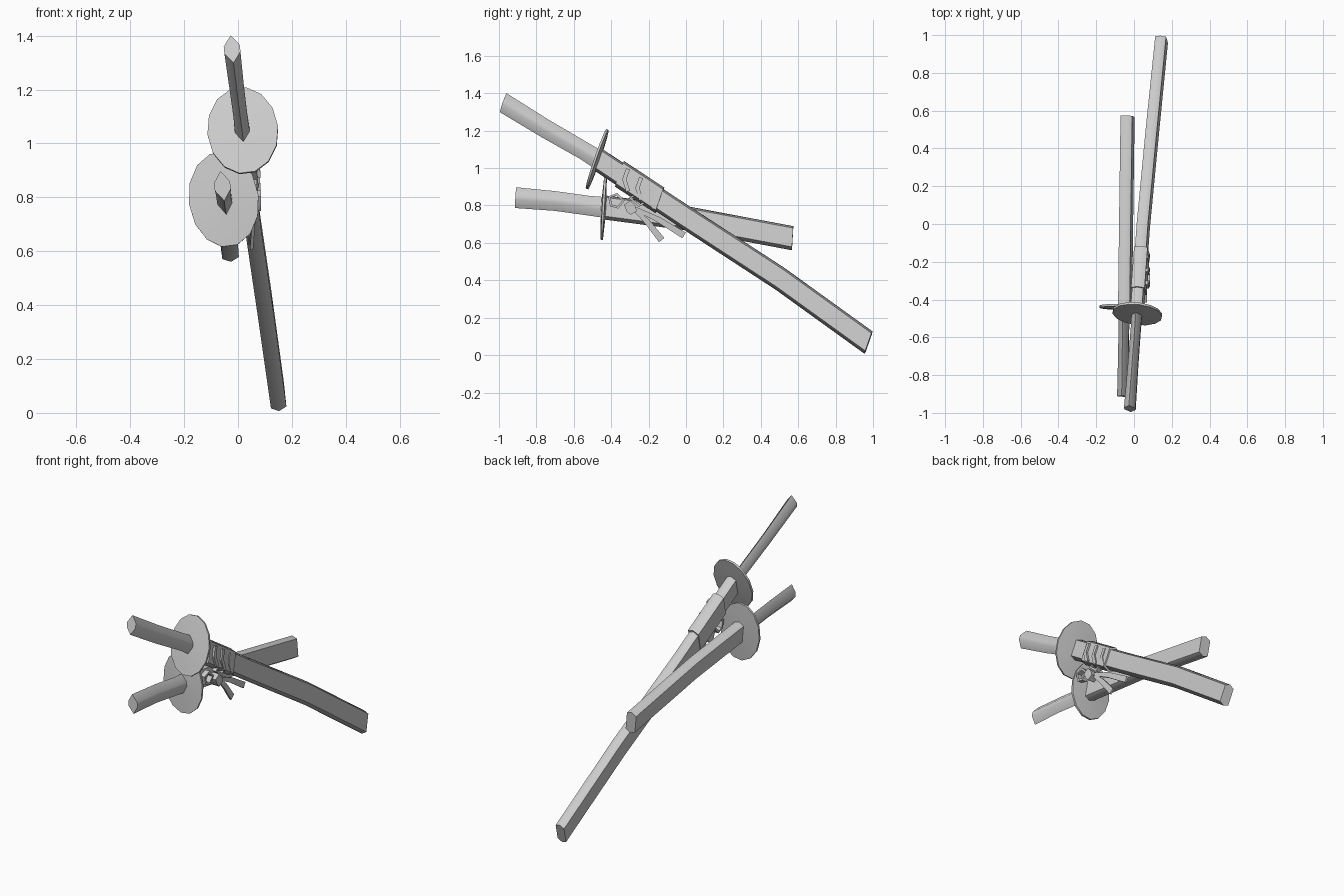
import bpy, bmesh, math
from mathutils import Vector

if "Cube" in bpy.data.objects:
    bpy.data.objects.remove(bpy.data.objects["Cube"])


def make_object(name, rings, closed=False, angle=50):
    """Skin a list of equal-sized point rings into a mesh."""
    bm = bmesh.new()
    loops = [[bm.verts.new(p) for p in ring] for ring in rings]
    n = len(loops[0])
    pairs = list(zip(loops, loops[1:]))
    if closed:
        pairs.append((loops[-1], loops[0]))
    for a, b in pairs:
        for i in range(n):
            j = (i + 1) % n
            bm.faces.new((a[i], a[j], b[j], b[i]))
    if not closed:
        bm.faces.new(loops[0])
        bm.faces.new(loops[-1])
    bmesh.ops.recalc_face_normals(bm, faces=bm.faces)
    mesh = bpy.data.meshes.new(name)
    bm.to_mesh(mesh)
    bm.free()
    ob = bpy.data.objects.new(name, mesh)
    bpy.context.collection.objects.link(ob)
    bpy.ops.object.select_all(action='DESELECT')
    bpy.context.view_layer.objects.active = ob
    ob.select_set(True)
    bpy.ops.object.shade_smooth_by_angle(angle=math.radians(angle))
    return ob


def hexagon(c, side, up, w, h, shoulder):
    """Flattened hexagon with pointed top and bottom edges."""
    s = h * shoulder
    pts = [(0, h), (w, s), (w, -s), (0, -h), (-w, -s), (-w, s)]
    return [c + side * a + up * b for a, b in pts]


def bar(name, stations, side, up, shoulder):
    """Sweep a hexagon through stations of (x, y, z, half width, half height)."""
    make_object(name, [hexagon(Vector(s[:3]), side, up, s[3], s[4], shoulder)
                       for s in stations])


def guard(name, c, side, up, w, h, sides=14):
    """Thin lens-shaped oval plate."""
    c = Vector(c)
    f = up.cross(side)
    rings = []
    for offset, k in ((-.013, .25), (-.006, 1), (.006, 1), (.013, .25)):
        rings.append([c + f * offset
                      + side * (w * k * math.cos(2 * math.pi * i / sides))
                      + up * (h * k * math.sin(2 * math.pi * i / sides))
                      for i in range(sides)])
    make_object(name, rings)


def cord(name, pts, widths, depth, closed=False):
    """Rectangular cord running mostly in the YZ plane."""
    pts = [Vector(p) for p in pts]
    n = len(pts)
    rings = []
    for i, p in enumerate(pts):
        a = pts[i - 1] if closed or i else p
        b = pts[(i + 1) % n] if closed or i < n - 1 else p
        t = (b - a).normalized()
        x = Vector((1, 0, 0))
        v = t.cross(x).normalized() * widths[i] / 2
        d = x * depth / 2
        rings.append([p + v + d, p + v - d, p - v - d, p - v + d])
    make_object(name, rings, closed, 25)


# Long sword
up = Vector((-.10, .33, .94)).normalized()
side = Vector((.08, .94, -.33)).cross(up).normalized()
bar("long_handle", [(-.022, -.978, 1.35, .03, .054),
                    (-.005, -.75, 1.21, .027, .051),
                    (.010, -.55, 1.095, .026, .049),
                    (.016, -.47, 1.045, .028, .052)], side, up, .25)
guard("long_guard", (.018, -.475, 1.047), side, up, .132, .17)
bar("long_sheath", [(.016, -.47, 1.045, .03, .062),
                    (.050, 0, .735, .03, .063),
                    (.098, .5, .41, .03, .064),
                    (.146, .976, .067, .029, .064)], side, up, .78)
bar("sheath_sleeve", [(.026, -.355, .969, .036, .073),
                      (.042, -.14, .827, .036, .073)], side, up, .8)

# Short sword
up2 = Vector((-.13, .06, .99)).normalized()
side2 = Vector((.02, .98, -.1)).cross(up2).normalized()
bar("short_handle", [(-.058, -.912, .842, .03, .056),
                     (-.056, -.7, .824, .027, .053),
                     (-.053, -.52, .799, .027, .053),
                     (-.05, -.44, .79, .028, .056)], side2, up2, .25)
guard("short_guard", (-.053, -.44, .792), side2, up2, .13, .178)
bar("short_sheath", [(-.047, -.44, .79, .031, .065),
                     (-.042, 0, .732, .031, .065),
                     (-.034, .57, .625, .031, .065)], side2, up2, .78)

# Cord knot hanging from the long sheath's sleeve
cord("cord_loop", [(.055, -.41, .845), (.055, -.37, .86), (.055, -.335, .825),
                   (.055, -.365, .79), (.055, -.40, .80)], [.014] * 5, .03, True)
cord("cord_loop_back", [(.055, -.30, .84), (.055, -.25, .87), (.055, -.20, .83),
                        (.055, -.25, .80)], [.016] * 4, .025, True)
cord("cord_knot", [(.062, -.315, .815), (.062, -.295, .785), (.062, -.28, .76)],
     [.04, .055, .04], .045)
for i, (y, z, x) in enumerate([(-.13, .615, .05), (-.01, .64, .045)]):
    cord(f"cord_tail_{i + 1}", [(.06, -.285, .79),
                                (.058, (-.285 + y) / 2, (.79 + z) / 2 + .01),
                                (x, y, z)], [.018, .03, .036], .012)
# Cord wraps across the side of the sleeve
for i, y in enumerate((-.33, -.26, -.19)):
    z = .955 - (y + .33) * .66
    cord(f"cord_wrap_{i + 1}", [(.068, y + .02, z + .04), (.074, y, z - .015),
                                (.078, y + .02, z - .08)], [.022] * 3, .012)
